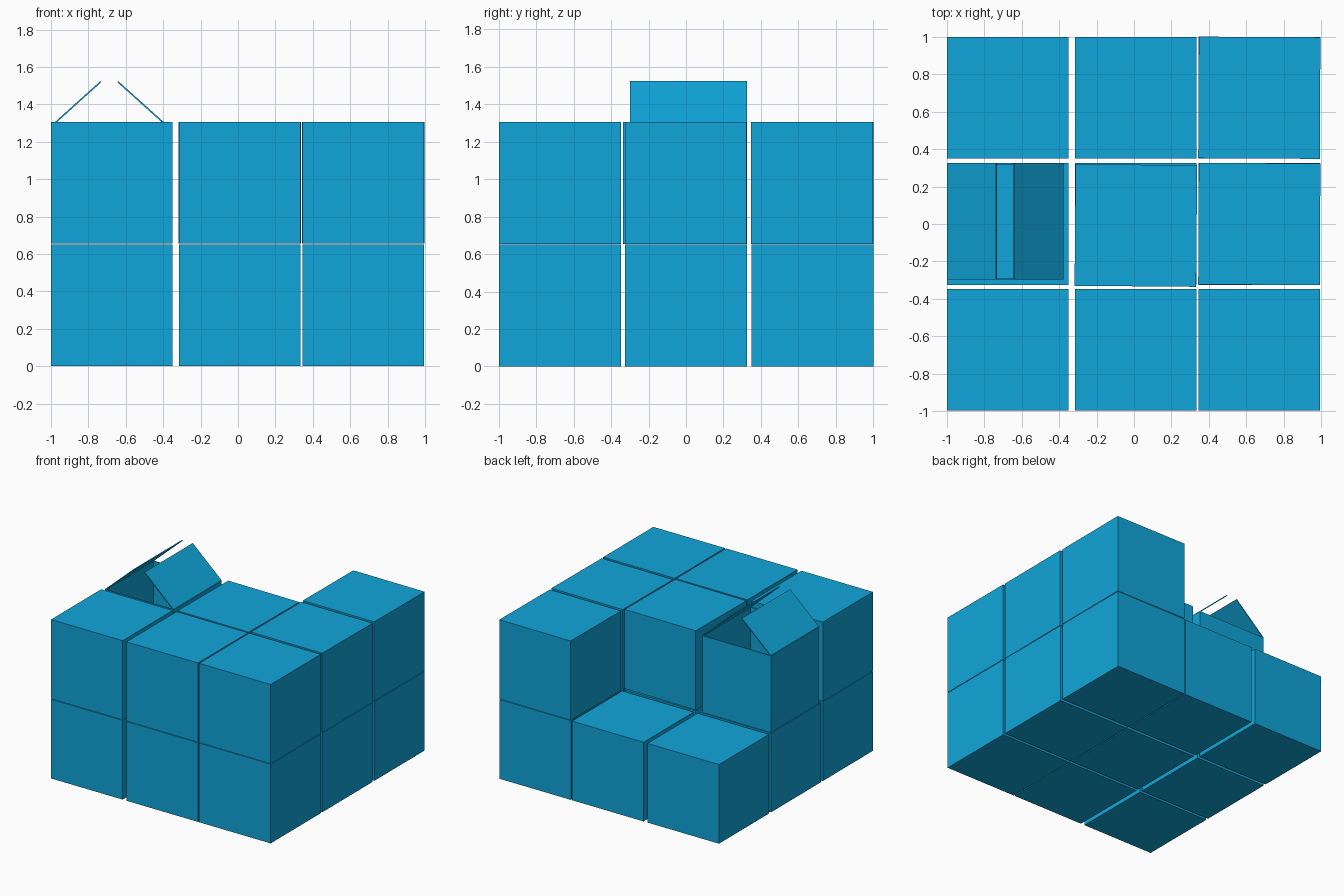
import bpy, math
from mathutils import Matrix, Vector

if "Cube" in bpy.data.objects:
    bpy.data.objects.remove(bpy.data.objects["Cube"])

mat = bpy.data.materials.new("blue_card")
mat.diffuse_color = (0.005, 0.38, 0.70, 1)
mat.use_nodes = True
mat.node_tree.nodes["Principled BSDF"].inputs["Base Color"].default_value = mat.diffuse_color

S = 0.65                          # closed carton edge
COLS = [-0.675, 0.01, 0.67]       # x centres
ROWS = [-0.672, 0.0, 0.675]       # y centres
LEVELS = [0.325, 0.98]            # z centres


def box(name, loc, size, yaw=0.0, tilt=0.0):
    bpy.ops.mesh.primitive_cube_add(size=1, location=loc, rotation=(0, tilt, yaw))
    ob = bpy.context.object
    ob.name = name
    ob.scale = size
    bpy.ops.object.transform_apply(location=False, rotation=False, scale=True)
    ob.data.materials.append(mat)
    return ob


# Closed cartons: full lower layer, upper layer with two gaps and one open carton
skip = {(0, 1, 1), (0, 2, 1), (1, 2, 1)}
yaws = {(1, 1, 1): -0.5, (2, 1, 1): -0.3, (2, 2, 1): -0.3}
for k, z in enumerate(LEVELS):
    for j, y in enumerate(ROWS):
        for i, x in enumerate(COLS):
            if (i, j, k) in skip:
                continue
            dy = -0.008 if (i, j, k) == (1, 1, 1) else 0.0
            box(f"carton_{k}_{j}_{i}", (x, y + dy, z), (S, S, S),
                math.radians(yaws.get((i, j, k), 0)))

# Open carton: thin floor and four walls
CX, CY, W, T = -0.688, 0.014, 0.624, 0.008
Z0, Z1 = 0.655, 1.285
H, ZM = Z1 - Z0, (Z0 + Z1) / 2
box("open_carton_floor", (CX, CY, Z0 + T / 2), (W, W, T))
for s, n in ((-1, "left"), (1, "right")):
    box(f"open_carton_wall_{n}", (CX + s * (W - T) / 2, CY, ZM), (T, W, H))
for s, n in ((-1, "front"), (1, "back")):
    box(f"open_carton_wall_{n}", (CX, CY + s * (W - T) / 2, ZM), (W - 2 * T, T, H))

# Two raised lid flaps leaning towards each other
dx, dz = 0.262, 0.236
length, angle = math.hypot(dx, dz), math.atan2(dz, dx)
for s, n in ((-1, "left"), (1, "right")):
    hinge = CX + s * (W / 2 - 0.004)
    box(f"lid_flap_{n}", (hinge - s * dx / 2, CY, Z1 + dz / 2),
        (length, W, T), tilt=s * angle)
